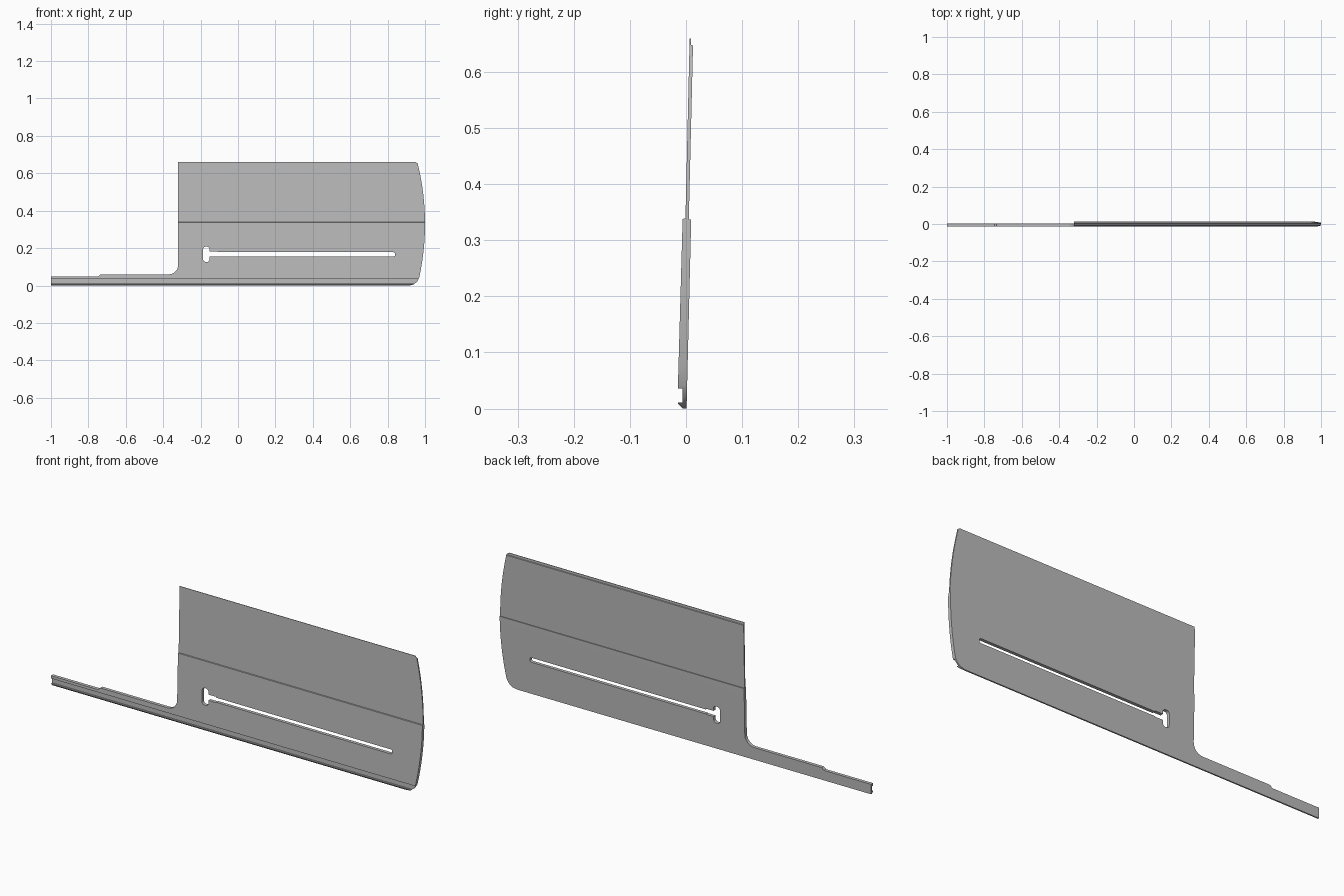
import bpy
import bmesh
from math import sin, cos, pi
from mathutils import Vector

if "Cube" in bpy.data.objects:
    bpy.data.objects.remove(bpy.data.objects["Cube"], do_unlink=True)

grey = bpy.data.materials.new("satin_grey")
grey.use_nodes = True
colour = (0.5, 0.5, 0.5, 1)
grey.diffuse_color = colour
grey.node_tree.nodes["Principled BSDF"].inputs["Base Color"].default_value = colour


def prism(name, points, push):
    """Extrude a closed outline of 3D points along push."""
    bm = bmesh.new()
    face = bm.faces.new([bm.verts.new(p) for p in points])
    grown = bmesh.ops.extrude_face_region(bm, geom=[face])
    verts = [g for g in grown["geom"] if isinstance(g, bmesh.types.BMVert)]
    bmesh.ops.translate(bm, verts=verts, vec=Vector(push))
    bmesh.ops.recalc_face_normals(bm, faces=bm.faces)
    mesh = bpy.data.meshes.new(name)
    bm.to_mesh(mesh)
    bm.free()
    mesh.materials.append(grey)
    obj = bpy.data.objects.new(name, mesh)
    bpy.context.collection.objects.link(obj)
    return obj


def front_prism(name, outline):
    """Cutter running right through the panel from front to back."""
    return prism(name, [(x, -0.1, z) for x, z in outline], (0, 0.2, 0))


def arc(cx, cz, r, start, end, steps=6):
    angles = [start + (end - start) * i / steps for i in range(steps + 1)]
    return [(cx + r * cos(a), cz + r * sin(a)) for a in angles]


def rounded_rect(x0, x1, z0, z1, r):
    return (arc(x1 - r, z1 - r, r, 0, pi / 2) + arc(x0 + r, z1 - r, r, pi / 2, pi)
            + arc(x0 + r, z0 + r, r, pi, 1.5 * pi)
            + arc(x1 - r, z0 + r, r, 1.5 * pi, 2 * pi))


def cut(target, cutter, operation):
    cutter.hide_render = True
    mod = target.modifiers.new(cutter.name, "BOOLEAN")
    mod.operation = operation
    mod.solver = "EXACT"
    mod.object = cutter
    bpy.context.view_layer.objects.active = target
    bpy.ops.object.modifier_apply(modifier=mod.name)
    bpy.data.objects.remove(cutter, do_unlink=True)


# Leaning cross-section: front lip, groove, thick lower half, stepped upper half
section = [
    (0.001, 0.0), (0.009, 0.326), (0.009, 0.337), (0.005, 0.337),
    (0.0125, 0.647), (0.009, 0.648), (0.009, 0.66), (0.0065, 0.66),
    (-0.001, 0.339), (-0.006, 0.338), (-0.0145, 0.036), (-0.006, 0.036),
    (-0.006, 0.011), (-0.0145, 0.011), (-0.0145, 0.009), (-0.006, 0.0),
]
panel = prism("slotted_panel", [(-1, y, z) for y, z in section], (2, 0, 0))

# Face outline: long narrow tail, filleted shoulder and bowed far end
bow = [(1 - 0.034 * ((z - 0.33) / 0.3) ** 2, z)
       for z in [0.04 + 0.0375 * i for i in range(17)]]
outline = [(-1.1, -0.1), (0.9, -0.1), (0.915, 0.0), (0.94, 0.006), (0.957, 0.02)]
outline += bow + [(0.962, 0.652), (0.95, 0.66), (0.95, 0.7), (-0.32, 0.7)]
outline += arc(-0.37, 0.11, 0.05, 0, -pi / 2)
outline += [(-0.735, 0.06), (-0.747, 0.049), (-1.1, 0.049)]
cut(panel, front_prism("outline_cutter", outline), "INTERSECT")

# T-shaped slot
cut(panel, front_prism("slot_cutter", rounded_rect(-0.17, 0.84, 0.156, 0.178, 0.008)),
    "DIFFERENCE")
cut(panel, front_prism("neck_cutter", rounded_rect(-0.165, -0.11, 0.154, 0.182, 0.003)),
    "DIFFERENCE")
cut(panel, front_prism("head_cutter", rounded_rect(-0.187, -0.152, 0.126, 0.208, 0.015)),
    "DIFFERENCE")

# Crisp edges with smooth rounded corners
bpy.ops.object.select_all(action="DESELECT")
panel.select_set(True)
bpy.context.view_layer.objects.active = panel
bpy.ops.object.shade_smooth_by_angle(angle=0.5)
